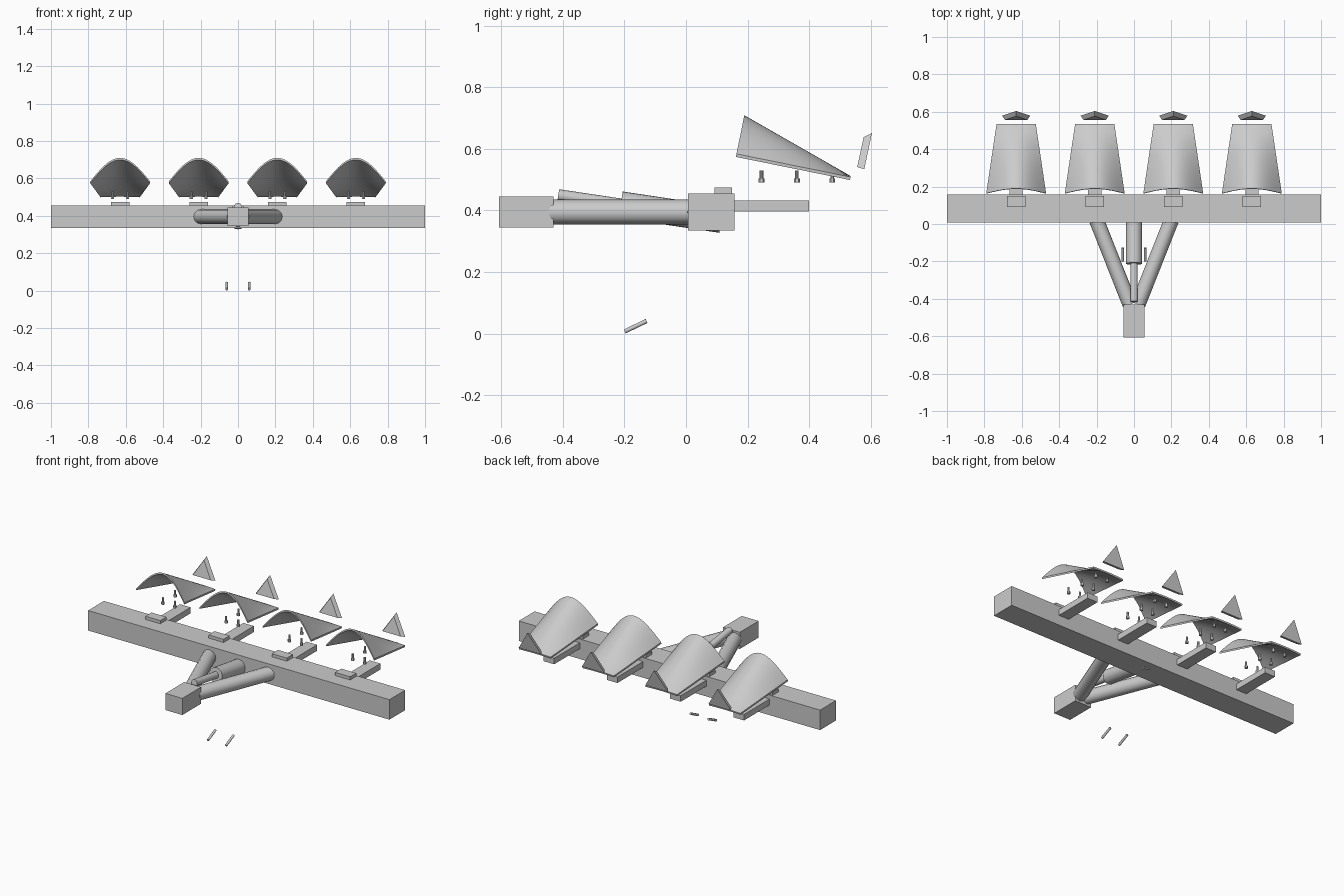
import bpy, bmesh, math
from mathutils import Vector

if "Cube" in bpy.data.objects:
    bpy.data.objects.remove(bpy.data.objects["Cube"])


def make(name, verts, faces, smooth=False):
    me = bpy.data.meshes.new(name)
    me.from_pydata(verts, [], faces)
    bm = bmesh.new()
    bm.from_mesh(me)
    bmesh.ops.recalc_face_normals(bm, faces=bm.faces)
    bm.to_mesh(me)
    bm.free()
    ob = bpy.data.objects.new(name, me)
    bpy.context.collection.objects.link(ob)
    if smooth:
        shade(ob)
    return ob


def shade(ob):
    bpy.ops.object.select_all(action='DESELECT')
    ob.select_set(True)
    bpy.context.view_layer.objects.active = ob
    bpy.ops.object.shade_smooth_by_angle(angle=math.radians(35))


def box(name, x0, x1, y0, y1, z0, z1):
    v = [(x, y, z) for x in (x0, x1) for y in (y0, y1) for z in (z0, z1)]
    f = [(0, 1, 3, 2), (4, 5, 7, 6), (0, 1, 5, 4), (2, 3, 7, 6), (0, 2, 6, 4), (1, 3, 7, 5)]
    return make(name, v, f)


def rod(name, a, b, r, n=16, smooth=True):
    a, b = Vector(a), Vector(b)
    bpy.ops.mesh.primitive_cylinder_add(vertices=n, radius=r, depth=(b - a).length, location=(a + b) / 2)
    ob = bpy.context.object
    ob.name = name
    ob.rotation_euler = (b - a).to_track_quat('Z', 'Y').to_euler()
    if smooth:
        shade(ob)
    return ob


def share(name, cx):
    # arched at the front, flattening towards the rear, pitched down
    n, m, length, t = 24, 8, 0.378, 0.010
    pitch = math.atan2(0.075, 0.37)
    c, s = math.cos(pitch), math.sin(pitch)
    verts = []
    for layer in (0, 1):
        for j in range(m + 1):
            v = j / m
            half = 0.16 + (0.105 - 0.16) * v
            height = 0.128 * (1 - v) + 0.003 * v
            for i in range(n + 1):
                u = -1 + 2 * i / n
                h = height * math.cos(u * math.pi / 2) + t * layer
                d = length * v
                verts.append((cx + half * u, 0.162 + d * c + h * s, 0.574 - d * s + h * c))
    k, w = (n + 1) * (m + 1), n + 1
    faces = []
    for j in range(m):
        for i in range(n):
            q = (j * w + i, j * w + i + 1, (j + 1) * w + i + 1, (j + 1) * w + i)
            faces += [q, tuple(a + k for a in q)]
        for i in (0, n):
            a, b = j * w + i, (j + 1) * w + i
            faces.append((a, b, b + k, a + k))
    for i in range(n):
        for j in (0, m):
            a = j * w + i
            faces.append((a, a + 1, a + 1 + k, a + k))
    return make(name, verts, faces, True)


# Main beam and hitch
box("main_beam", -1, 1, 0.007, 0.157, 0.335, 0.455)
box("hitch_block", -0.056, 0.056, -0.608, -0.43, 0.345, 0.445)
for sx in (-1, 1):
    rod("drawbar_arm", (sx * 0.022, -0.43, 0.395), (sx * 0.2, 0.02, 0.395), 0.04, 12)
    rod("loose_pin", (sx * 0.06, -0.199, 0.007), (sx * 0.06, -0.128, 0.041), 0.007, 12)

# Central hydraulic ram, sloping down towards the beam
rod("ram_rod", (0, -0.415, 0.449), (0, -0.2, 0.417), 0.02)
rod("ram_cylinder", (0, -0.212, 0.419), (0, 0.115, 0.370), 0.043, 24)

# Four plough units
for cx in (-0.63, -0.21, 0.21, 0.63):
    box("clamp_plate", cx - 0.05, cx + 0.05, 0.092, 0.15, 0.45, 0.474)
    box("support_bar", cx - 0.035, cx + 0.035, 0.15, 0.4, 0.396, 0.432)
    share("share", cx)
    # bolts below the share
    for y in (0.245, 0.36, 0.475):
        top = 0.53 if y < 0.4 else 0.515
        for sx in (-0.04, 0.04):
            rod("bolt_shank", (cx + sx, y, 0.5), (cx + sx, y, top), 0.006, 10)
            rod("bolt_head", (cx + sx, y, 0.49), (cx + sx, y, 0.504), 0.0095, 6, False)
    # triangular tip plate leaning back
    make("tip_plate",
         [(cx - 0.06, 0.556, 0.541), (cx + 0.06, 0.556, 0.541), (cx, 0.577, 0.638),
          (cx - 0.075, 0.579, 0.534), (cx + 0.075, 0.579, 0.534), (cx, 0.604, 0.652)],
         [(0, 1, 2), (3, 4, 5), (0, 1, 4, 3), (1, 2, 5, 4), (2, 0, 3, 5)])
